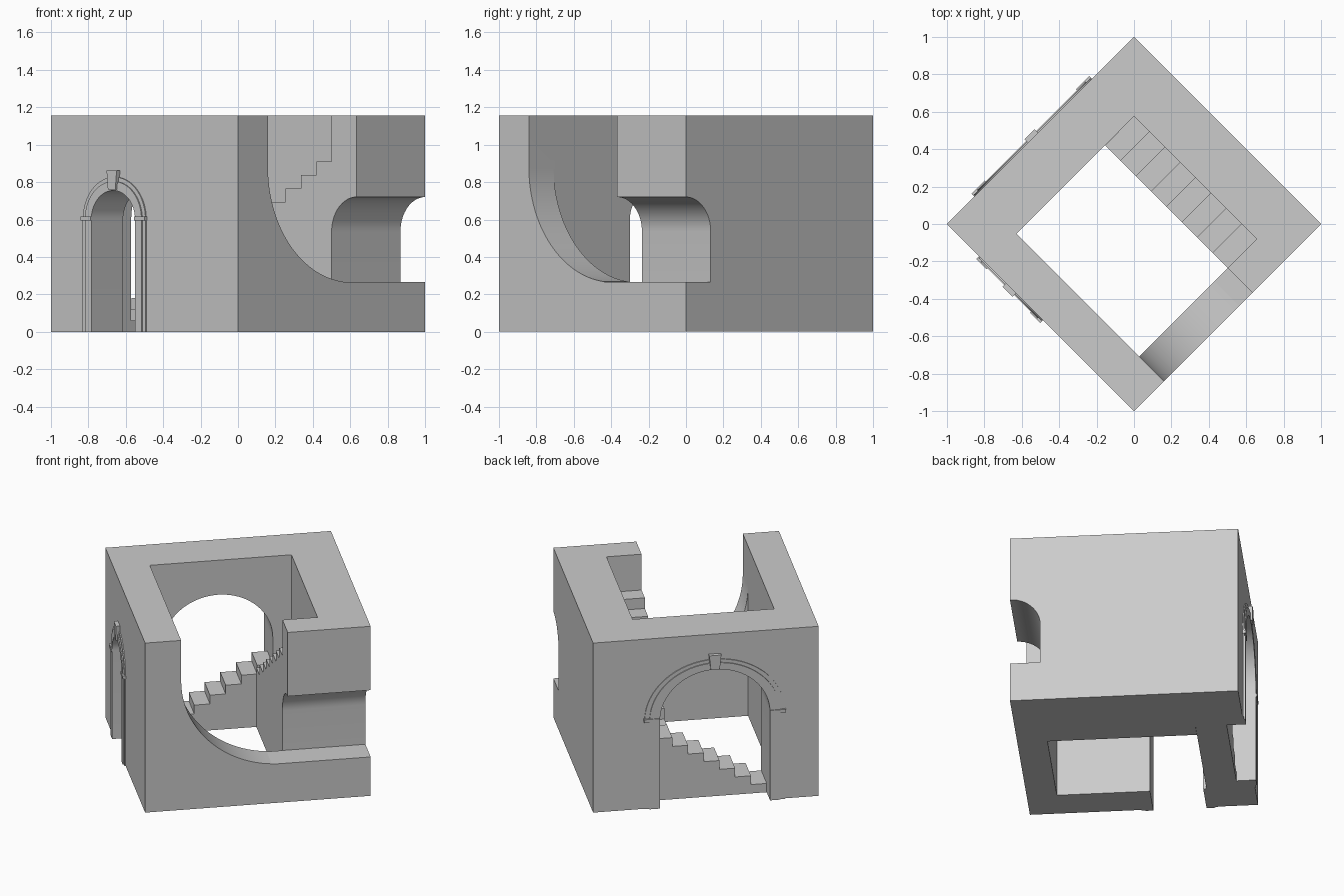
import bpy, bmesh, math

if "Cube" in bpy.data.objects:
    bpy.data.objects.remove(bpy.data.objects["Cube"])

# Everything is drawn in wall-aligned axes (u, v, z), then turned 45 degrees.
H = 0.7071          # half side of the square plan
TOP = 1.155
TURN = math.radians(-45)


def prism(name, pts, axis, lo, hi):
    """Extrude a profile along u (pts = v,z), v (pts = u,z) or z (pts = u,v)."""
    place = {'u': lambda a, b, d: (d, a, b),
             'v': lambda a, b, d: (a, d, b),
             'z': lambda a, b, d: (a, b, d)}[axis]
    bm = bmesh.new()
    r0 = [bm.verts.new(place(a, b, lo)) for a, b in pts]
    r1 = [bm.verts.new(place(a, b, hi)) for a, b in pts]
    bm.faces.new(r0)
    bm.faces.new(r1)
    n = len(pts)
    for i in range(n):
        j = (i + 1) % n
        bm.faces.new((r0[i], r0[j], r1[j], r1[i]))
    bmesh.ops.recalc_face_normals(bm, faces=bm.faces)
    me = bpy.data.meshes.new(name)
    bm.to_mesh(me)
    bm.free()
    ob = bpy.data.objects.new(name, me)
    ob.rotation_euler.z = TURN
    bpy.context.collection.objects.link(ob)
    return ob


def rect(a0, a1, b0, b1):
    return [(a0, b0), (a1, b0), (a1, b1), (a0, b1)]


def arc(ca, cb, ra, rb, t0, t1, n):
    return [(ca + ra * math.cos(math.radians(t0 + (t1 - t0) * i / n)),
             cb + rb * math.sin(math.radians(t0 + (t1 - t0) * i / n)))
            for i in range(n + 1)]


def arch(c, half, rise, spring, bottom):
    return [(c + half, bottom)] + arc(c, spring, half, rise, 0, 180, 32) + [(c - half, bottom)]


def stairs(a0, run, z0, rise, n):
    pts = []
    for i in range(n):
        z = z0 + rise * i
        pts += [(a0 + run * i, z), (a0 + run * (i + 1), z)]
    return pts


# Room plan: inner wall faces and the inside edge of the upper flight
U0, U1, V0, V1, SV = -0.407, 0.52, -0.481, 0.407, 0.187
SPRING, LEDGE = 0.60, 0.265
HIGH = 1.3

body = prism("walls", rect(-H, H, -H, H), 'z', 0, TOP)

cutters = [
    # open well of the room
    prism("well_cut", rect(U0, U1, V0, SV), 'z', -0.2, HIGH),
    # space above the upper flight
    prism("upper_stair_cut",
          [(U0, HIGH)] + stairs(U0, (U1 - U0) / 8, 0.404, 0.0724, 8) + [(U1, HIGH)],
          'v', SV - 0.1, V1),
    # swept gap in the front right wall
    prism("swept_gap_cut",
          [(V0, HIGH)] + arc(0.15, 0.88, 0.631, 0.615, 180, 270, 32)
          + [(SV, LEDGE), (SV, HIGH)], 'u', U1 - 0.05, 0.8),
    # half-vaulted passage through the right corner
    prism("passage_cut",
          [(0.8, LEDGE), (U1, LEDGE)] + arc(H, 0.535, H - U1, 0.185, 180, 90, 16)
          + [(0.8, 0.72)], 'v', SV - 0.1, 0.8),
    # small and large arched doorways
    prism("small_door_cut", arch(-0.222, 0.165, 0.155, SPRING, -0.1), 'v', -0.8, V0 + 0.05),
    prism("large_door_cut", arch(-0.055, 0.345, 0.32, SPRING, -0.1), 'u', -0.8, U0 + 0.001),
]
for c in cutters:
    c.hide_render = True
    m = body.modifiers.new(c.name, 'BOOLEAN')
    m.operation = 'DIFFERENCE'
    m.solver = 'EXACT'
    m.object = c

# Bake the cuts and drop the cutters
bpy.context.view_layer.update()
baked = bpy.data.meshes.new_from_object(
    body.evaluated_get(bpy.context.evaluated_depsgraph_get()))
body.modifiers.clear()
body.data = baked
for c in cutters:
    bpy.data.objects.remove(c)

# Lower flight standing inside the large doorway
prism("lower_stairs",
      [(-0.40, 0)] + stairs(-0.40, 0.0986, 0.06, 0.06, 7) + [(0.29, 0)],
      'u', -0.60, U0)


def surround(prefix, axis, c, half, rise, bw, bh):
    """Two-step moulding, imposts and keystone around a doorway."""
    for name, k, depth in (("outer_band", 1.0, 0.007), ("inner_band", 0.68, 0.014)):
        outer = arch(c, half + bw * k, rise + bh * k, SPRING, 0)
        inner = arch(c, half, rise, SPRING, 0)
        prism(f"{prefix}_{name}", outer + inner[::-1], axis, -H - depth, -H + 0.005)
    for side in (-1, 1):
        a, b = sorted((c + side * half, c + side * (half + bw + 0.005)))
        prism(f"{prefix}_impost", rect(a, b, SPRING - 0.005, SPRING + 0.015),
              axis, -H - 0.02, -H + 0.005)
    z0, z1 = SPRING + rise, SPRING + rise + bh + 0.035
    prism(f"{prefix}_keystone",
          [(c - 0.028, z0 + 0.005), (c + 0.028, z0 + 0.005), (c + 0.038, z1), (c - 0.038, z1)],
          axis, -H - 0.026, -H + 0.005)


surround("small_door", 'v', -0.222, 0.165, 0.155, 0.072, 0.072)
surround("large_door", 'u', -0.055, 0.345, 0.32, 0.095, 0.066)

# Smooth the curved faces, keep the corners crisp
for ob in bpy.context.collection.objects:
    ob.select_set(True)
bpy.context.view_layer.objects.active = body
bpy.ops.object.shade_smooth_by_angle(angle=math.radians(25))
